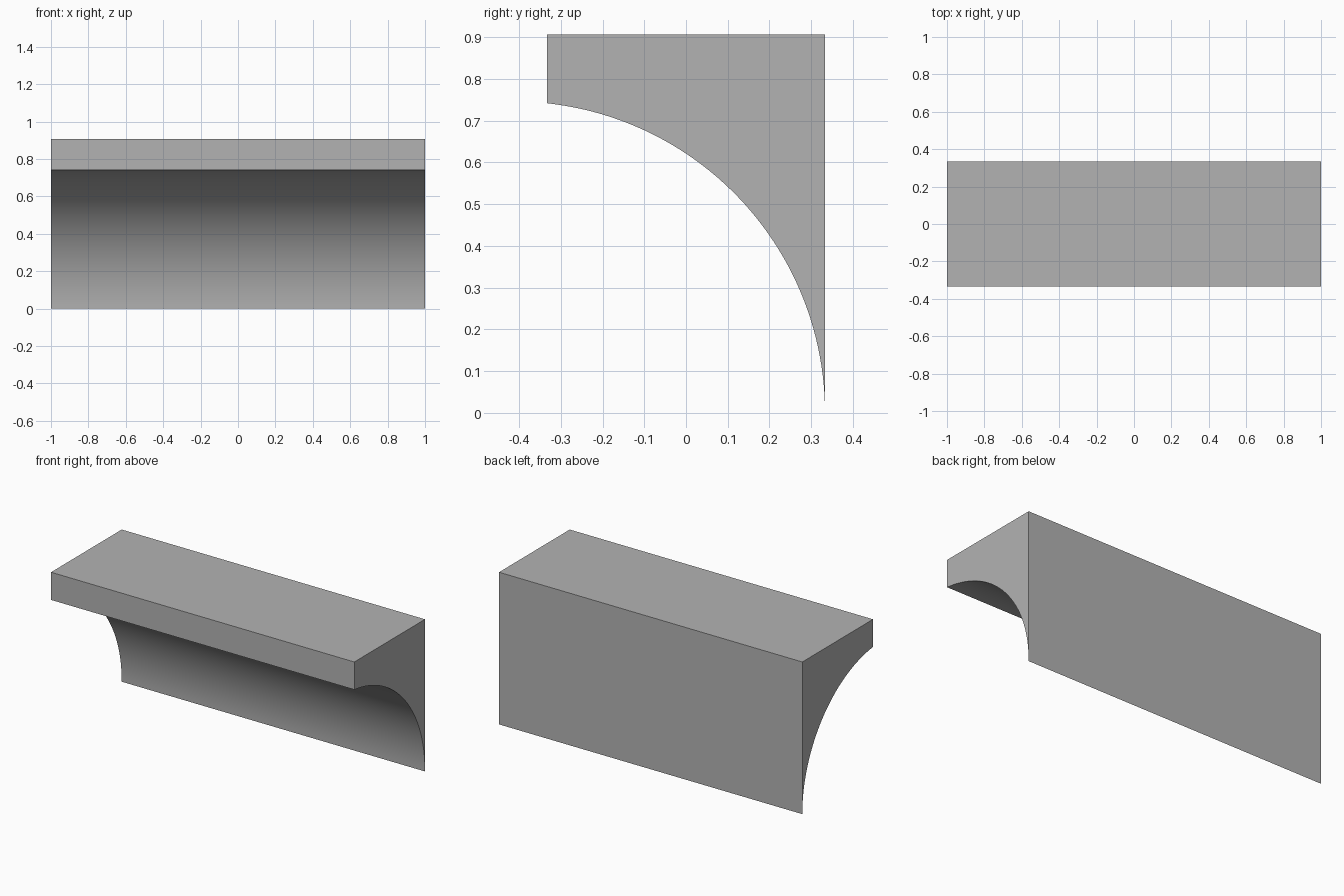
import bpy
import bmesh
from math import asin, cos, sin

cube = bpy.data.objects.get("Cube")
if cube:
    bpy.data.objects.remove(cube, do_unlink=True)

HALF_LENGTH = 1.0
HALF_DEPTH = 0.333
HEIGHT = 0.907
LIP_Z = 0.742      # underside of the front lip
RADIUS = 0.746     # radius of the hollow
SEGMENTS = 48

# Plain grey material
grey = bpy.data.materials.new("grey")
grey.use_nodes = True
colour = (0.45, 0.45, 0.45, 1)
grey.diffuse_color = colour
grey.node_tree.nodes["Principled BSDF"].inputs["Base Color"].default_value = colour

# Side profile: square back and top, with a concave arc from the foot to the lip
sweep = asin(LIP_Z / RADIUS)
centre_y = HALF_DEPTH - RADIUS
profile = [(HALF_DEPTH, HEIGHT)]
for i in range(SEGMENTS + 1):
    a = sweep * i / SEGMENTS
    profile.append((centre_y + RADIUS * cos(a), RADIUS * sin(a)))
profile[-1] = (-HALF_DEPTH, LIP_Z)
profile.append((-HALF_DEPTH, HEIGHT))

# Extrude the profile along the length
bm = bmesh.new()
end = bm.faces.new([bm.verts.new((-HALF_LENGTH, y, z)) for y, z in profile])
extruded = bmesh.ops.extrude_face_region(bm, geom=[end])["geom"]
bmesh.ops.translate(bm, vec=(2 * HALF_LENGTH, 0, 0),
                    verts=[v for v in extruded if isinstance(v, bmesh.types.BMVert)])
bmesh.ops.recalc_face_normals(bm, faces=bm.faces)

mesh = bpy.data.meshes.new("cove_moulding")
bm.to_mesh(mesh)
bm.free()
mesh.materials.append(grey)
moulding = bpy.data.objects.new("cove_moulding", mesh)
bpy.context.collection.objects.link(moulding)

# Smooth hollow, crisp edges
bpy.ops.object.select_all(action="DESELECT")
moulding.select_set(True)
bpy.context.view_layer.objects.active = moulding
bpy.ops.object.shade_smooth_by_angle(angle=0.5)
